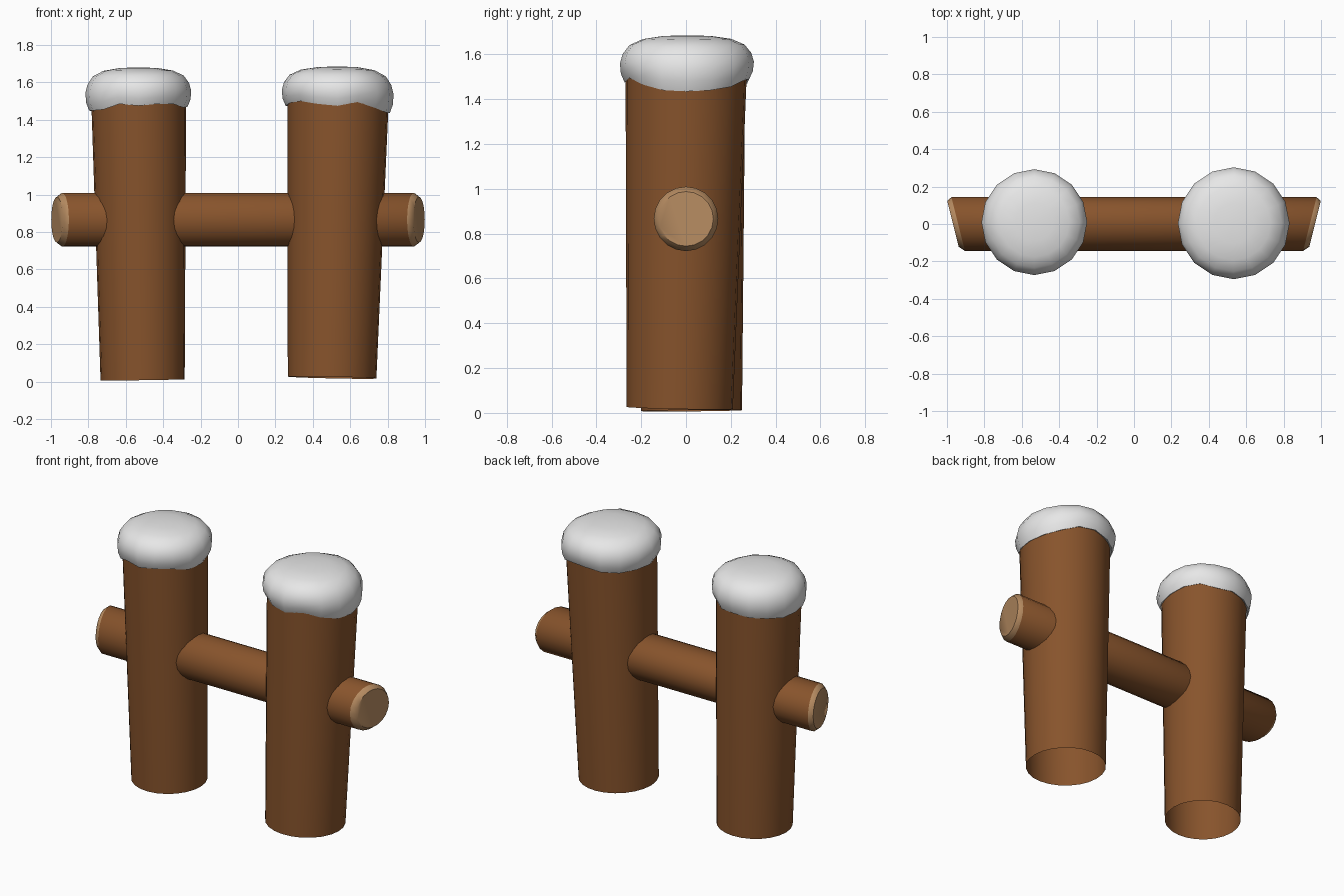
import bpy, bmesh, math
from mathutils import Vector

if "Cube" in bpy.data.objects:
    bpy.data.objects.remove(bpy.data.objects["Cube"])


def material(name, rgb):
    m = bpy.data.materials.new(name)
    m.diffuse_color = (*rgb, 1)
    m.use_nodes = True
    m.node_tree.nodes["Principled BSDF"].inputs["Base Color"].default_value = m.diffuse_color
    return m


BARK = material("bark brown", (0.245, 0.088, 0.025))
WOOD = material("cut wood tan", (0.47, 0.26, 0.12))
SNOW = material("snow white", (0.87, 0.87, 0.87))


def loft(name, rings, mats, close_start=False, close_end=False, mat_rule=None, angle=40):
    """Skin a list of equal-sized point rings into one smooth-shaded object."""
    bm = bmesh.new()
    rows = [[bm.verts.new(p) for p in ring] for ring in rings]
    n = len(rows[0])
    for k in range(len(rows) - 1):
        for i in range(n):
            j = (i + 1) % n
            f = bm.faces.new((rows[k][i], rows[k][j], rows[k + 1][j], rows[k + 1][i]))
            f.material_index = mat_rule(k) if mat_rule else 0
    for wanted, row, k in ((close_start, rows[0][::-1], 0), (close_end, rows[-1], len(rows) - 2)):
        if wanted:
            bm.faces.new(row).material_index = mat_rule(k) if mat_rule else 0
    bmesh.ops.recalc_face_normals(bm, faces=bm.faces)
    me = bpy.data.meshes.new(name)
    bm.to_mesh(me)
    bm.free()
    ob = bpy.data.objects.new(name, me)
    bpy.context.collection.objects.link(ob)
    for m in mats:
        me.materials.append(m)
    bpy.ops.object.select_all(action='DESELECT')
    ob.select_set(True)
    bpy.context.view_layer.objects.active = ob
    bpy.ops.object.shade_smooth_by_angle(angle=math.radians(angle))
    return ob


def post(name, bottom, r0, top, r1, n=24):
    """Slightly leaning, widening log, open at the foot, cut square to its axis."""
    a, b = Vector(bottom), Vector(top)
    rot = Vector((0, 0, 1)).rotation_difference(b - a)
    rings = [[c + rot @ Vector((r * math.cos(t), r * math.sin(t), 0))
              for t in (2 * math.pi * i / n for i in range(n))]
             for c, r in ((a, r0), (b, r1))]
    loft(name, rings, [BARK], close_end=True)


def snow_cap(name, cx, cy, radius, top, rim):
    """Rounded snow cushion with an uneven lower rim (rim = height per side)."""
    n = len(rim)
    profile = [(0.86, 0.04), (0.93, 0), (0.985, 0.18), (1, 0.4), (0.96, 0.6),
               (0.86, 0.79), (0.66, 0.92), (0.36, 0.985), (0.08, 1)]
    rings = [[(cx + radius * f * math.cos(2 * math.pi * i / n),
               cy + radius * f * math.sin(2 * math.pi * i / n),
               rim[i] + t * (top - rim[i])) for i in range(n)] for f, t in profile]
    loft(name, rings, [SNOW], close_end=True, angle=70)


# Upright posts
post("left_post", (-0.51, 0.025, 0.01), 0.225, (-0.532, 0.01, 1.58), 0.255)
post("right_post", (0.503, -0.028, 0.022), 0.237, (0.537, 0.002, 1.58), 0.272)

# Snow on the posts
snow_cap("left_snow_cap", -0.533, 0.01, 0.283, 1.68,
         [1.47, 1.485, 1.49, 1.465, 1.47, 1.46, 1.455, 1.445,
          1.45, 1.45, 1.455, 1.485, 1.475, 1.485, 1.485, 1.465])
snow_cap("right_snow_cap", 0.533, 0.004, 0.299, 1.685,
         [1.435, 1.44, 1.455, 1.485, 1.49, 1.475, 1.47, 1.475,
          1.475, 1.49, 1.50, 1.485, 1.475, 1.495, 1.465, 1.44])

# Cross rail: slanted, softly domed cut ends
R, N = 0.144, 20
rail = []
for side, x, r in ((-1, 0.968, 0.122), (-1, 0.94, R), (1, 0.94, R), (1, 0.968, 0.122)):
    ring = []
    for i in range(N):
        t = 2 * math.pi * i / N
        y = r * math.cos(t)
        ring.append((side * (x + 0.25 * y), y, 0.866 + r * math.sin(t)))
    rail.append(ring)
loft("cross_rail", rail, [BARK, WOOD], True, True, lambda k: 0 if k == 1 else 1, angle=45)
